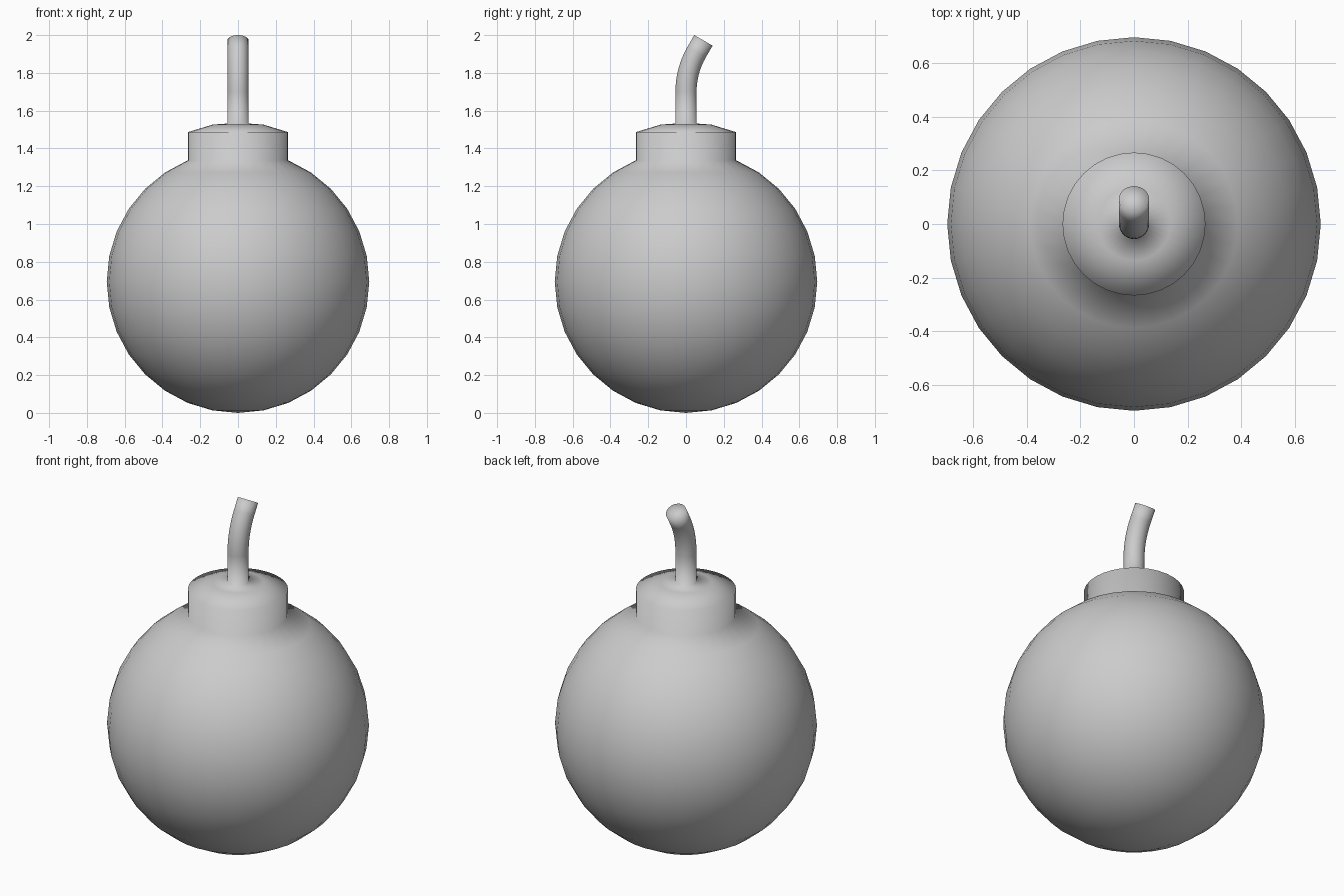
import bpy, bmesh
from math import sin, cos, pi, radians

if "Cube" in bpy.data.objects:
    bpy.data.objects.remove(bpy.data.objects["Cube"])

SEG, R = 32, 0.695
bm = bmesh.new()


def ring(y, z, r, tilt=0.0):
    """Circle of vertices centred at (0, y, z), leaning towards +y."""
    out = []
    for i in range(SEG):
        a = 2 * pi * i / SEG
        out.append(bm.verts.new((r * cos(a), y + r * sin(a) * cos(tilt),
                                 z - r * sin(a) * sin(tilt))))
    return out


def bridge(a, b):
    for i in range(SEG):
        j = (i + 1) % SEG
        bm.faces.new((a[i], a[j], b[j], b[i]))


def cap(loop, co, flip=False):
    c = bm.verts.new(co)
    for i in range(SEG):
        f = (loop[i], loop[(i + 1) % SEG], c)
        bm.faces.new(f[::-1] if flip else f)


# Round body, bottom up to the neck
rings = []
for k in range(-7, 7):
    a = radians(11.25 * k)
    rings.append(ring(0, R + R * sin(a), R * cos(a)))

# Raised collar with a shallow domed top
rings.append(ring(0, 1.486, R * cos(radians(67.5))))
rings.append(ring(0, 1.526, R * cos(radians(78.75))))
rings.append(ring(0, 1.532, 0.056))

# Fuse: straight stem, curved bend, short straight end
BEND_Z, BEND_R, ANGLE = 1.70, 0.42, radians(30)
for k in range(9):
    t = ANGLE * k / 8
    y, z = BEND_R * (1 - cos(t)), BEND_Z + BEND_R * sin(t)
    rings.append(ring(y, z, 0.056, t))
tip_y, tip_z = y + 0.072 * sin(ANGLE), z + 0.072 * cos(ANGLE)
tip_z = 2.0 - 0.056 * sin(ANGLE)
rings.append(ring(tip_y, tip_z, 0.056, ANGLE))

for a, b in zip(rings, rings[1:]):
    bridge(a, b)
cap(rings[0], (0, 0, 0), flip=True)
cap(rings[-1], (0, tip_y, tip_z))

bmesh.ops.recalc_face_normals(bm, faces=bm.faces)
for f in bm.faces:
    f.smooth = True
mesh = bpy.data.meshes.new("round_bomb")
bm.to_mesh(mesh)
bm.free()
obj = bpy.data.objects.new("round_bomb", mesh)
bpy.context.collection.objects.link(obj)
